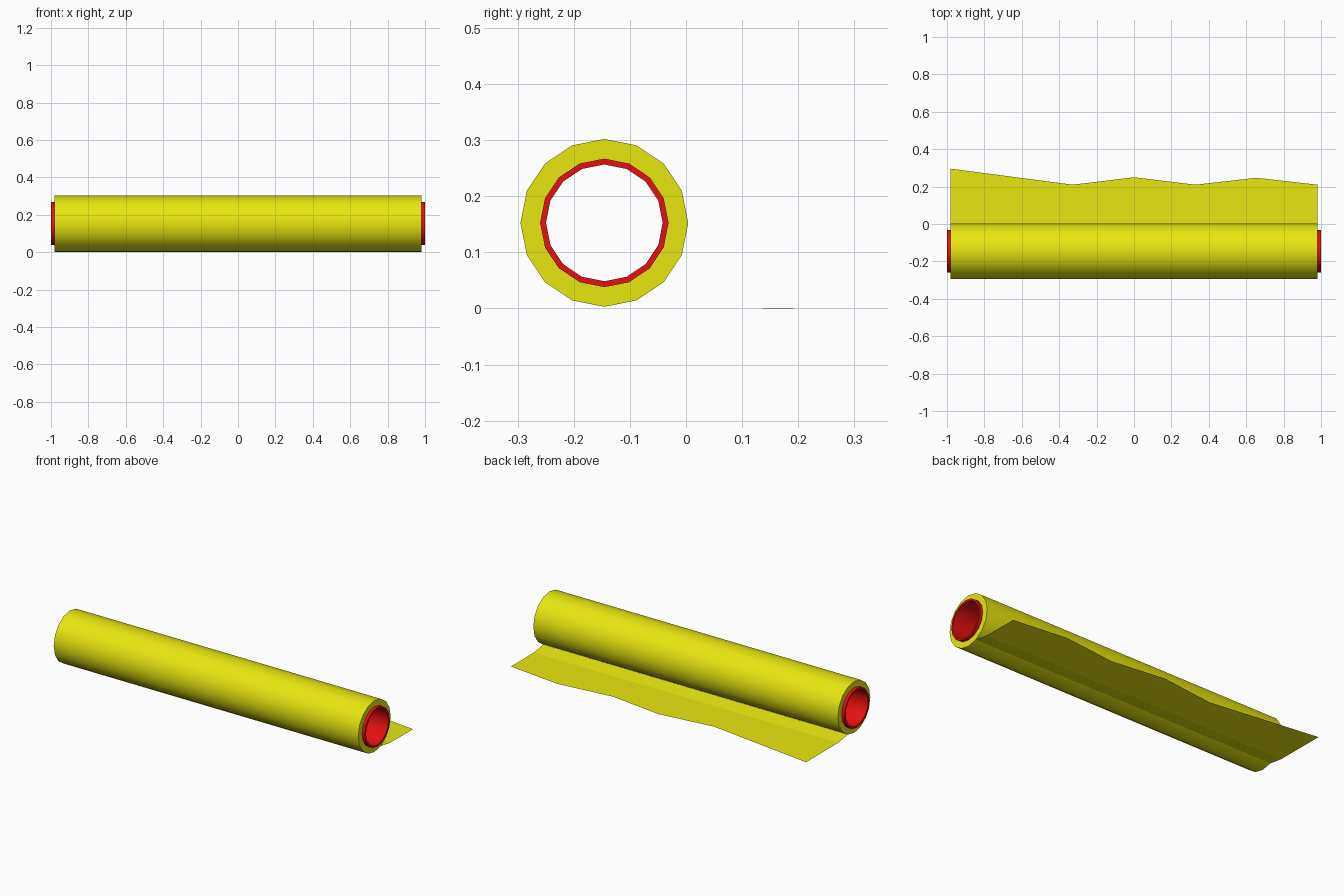
import bpy
import bmesh
from math import cos, sin, pi, radians

cube = bpy.data.objects.get("Cube")
if cube:
    bpy.data.objects.remove(cube, do_unlink=True)

SIDES = 16
CENTRE = (0, -0.1455, 0.1525)


def make_material(name, colour):
    mat = bpy.data.materials.new(name)
    mat.use_nodes = True
    mat.diffuse_color = colour
    mat.node_tree.nodes["Principled BSDF"].inputs["Base Color"].default_value = colour
    return mat


def make_object(name, bm, mat, location=(0, 0, 0)):
    mesh = bpy.data.meshes.new(name)
    bm.to_mesh(mesh)
    bm.free()
    mesh.materials.append(mat)
    obj = bpy.data.objects.new(name, mesh)
    obj.location = location
    bpy.context.collection.objects.link(obj)
    bpy.ops.object.select_all(action="DESELECT")
    obj.select_set(True)
    bpy.context.view_layer.objects.active = obj
    return obj


def make_tube(name, outer, inner, half, mat):
    """Hollow tube along x: a rectangular section swept round the axis."""
    bm = bmesh.new()
    section = [(-half, outer), (half, outer), (half, inner), (-half, inner)]
    rings = []
    for i in range(SIDES):
        a = 2 * pi * i / SIDES
        rings.append([bm.verts.new((x, r * sin(a), r * cos(a))) for x, r in section])
    for i, ring in enumerate(rings):
        after = rings[(i + 1) % SIDES]
        for j in range(4):
            k = (j + 1) % 4
            bm.faces.new((ring[j], ring[k], after[k], after[j]))
    bmesh.ops.recalc_face_normals(bm, faces=bm.faces)
    make_object(name, bm, mat, CENTRE)
    bpy.ops.object.shade_smooth_by_angle(angle=radians(35))


yellow = make_material("yellow sheet", (0.8, 0.8, 0.005, 1))
red = make_material("red core", (0.8, 0.005, 0.005, 1))

# Rolled layers around a slightly longer core
make_tube("rolled_sheet", 0.1495, 0.1145, 0.982, yellow)
make_tube("core_tube", 0.1145, 0.104, 1.0, red)

# Loose end: rises under the roll, lies flat, and has an uneven cut edge
cut_edge = [0.296, 0.253, 0.21, 0.25, 0.21, 0.247, 0.21]
bm = bmesh.new()
columns = []
for i, y_edge in enumerate(cut_edge):
    x = 0.982 * (i / 3 - 1)
    columns.append([bm.verts.new((x, y, z)) for y, z in
                    ((-0.088, 0.0145), (0.0, 0.001), (y_edge, 0.0))])
for a, b in zip(columns, columns[1:]):
    for j in range(2):
        bm.faces.new((a[j], b[j], b[j + 1], a[j + 1]))
make_object("loose_sheet_end", bm, yellow)
